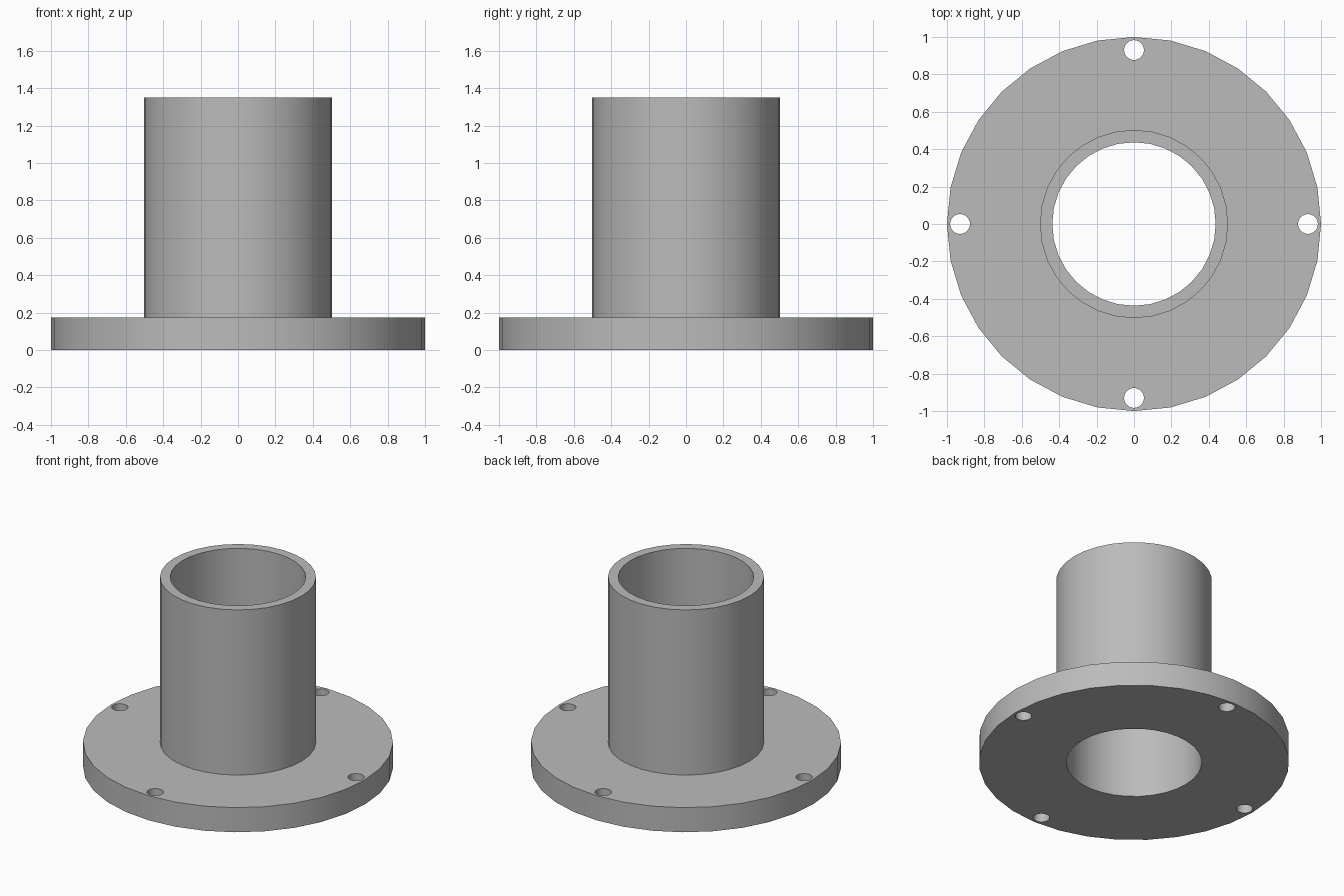
import bpy, bmesh, math
from mathutils import Matrix

cube = bpy.data.objects.get("Cube")
if cube:
    bpy.data.objects.remove(cube, do_unlink=True)

SIDES = 32
BORE, PIPE, RIM = 0.437, 0.503, 1.0
PLATE_TOP, PIPE_TOP = 0.175, 1.35
HOLE_RADIUS, HOLE_CIRCLE = 0.053, 0.93


def make_object(name, bm):
    bmesh.ops.recalc_face_normals(bm, faces=bm.faces)
    mesh = bpy.data.meshes.new(name)
    bm.to_mesh(mesh)
    bm.free()
    obj = bpy.data.objects.new(name, mesh)
    bpy.context.collection.objects.link(obj)
    return obj


# Plain grey metal
grey = bpy.data.materials.new("grey metal")
grey.use_nodes = True
colour = (0.5, 0.5, 0.5, 1)
grey.diffuse_color = colour
grey.node_tree.nodes["Principled BSDF"].inputs["Base Color"].default_value = colour

# Flange plate and pipe, turned from one closed section
section = [(BORE, 0), (RIM, 0), (RIM, PLATE_TOP),
           (PIPE, PLATE_TOP), (PIPE, PIPE_TOP), (BORE, PIPE_TOP)]
bm = bmesh.new()
verts = [bm.verts.new((r, 0, z)) for r, z in section]
edges = [bm.edges.new((v, verts[i - 1])) for i, v in enumerate(verts)]
bmesh.ops.spin(bm, geom=verts + edges, cent=(0, 0, 0), axis=(0, 0, 1),
               angle=math.tau, steps=SIDES, use_duplicate=False)
bmesh.ops.remove_doubles(bm, verts=bm.verts, dist=0.0001)
flange = make_object("flanged_pipe", bm)
flange.data.materials.append(grey)

# Four bolt holes through the plate
bm = bmesh.new()
for i in range(4):
    place = Matrix.Rotation(i * math.pi / 2, 4, "Z") @ Matrix.Translation(
        (HOLE_CIRCLE, 0, PLATE_TOP / 2))
    bmesh.ops.create_cone(bm, cap_ends=True, segments=SIDES, radius1=HOLE_RADIUS,
                          radius2=HOLE_RADIUS, depth=PLATE_TOP * 2, matrix=place)
cutter = make_object("bolt_hole_cutter", bm)
cutter.hide_render = True
cutter.data.materials.append(grey)

cut = flange.modifiers.new("bolt holes", "BOOLEAN")
cut.operation = "DIFFERENCE"
cut.solver = "EXACT"
cut.object = cutter

bpy.ops.object.select_all(action="DESELECT")
flange.select_set(True)
bpy.context.view_layer.objects.active = flange
bpy.ops.object.modifier_apply(modifier=cut.name)
bpy.data.objects.remove(cutter, do_unlink=True)

# Smooth round walls, crisp rims
bpy.ops.object.shade_smooth_by_angle(angle=math.radians(30))
